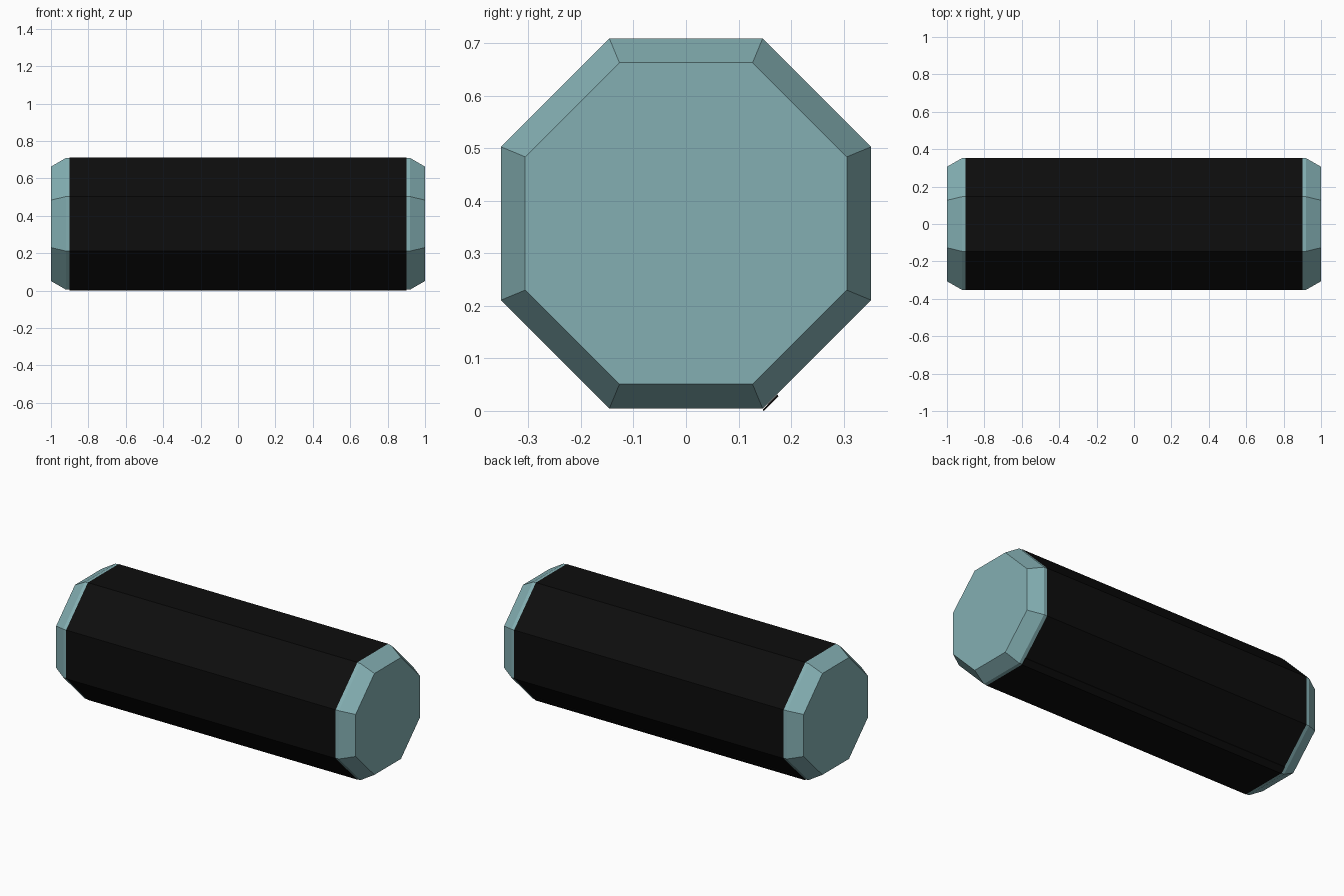
import bpy, bmesh, math

if "Cube" in bpy.data.objects:
    bpy.data.objects.remove(bpy.data.objects["Cube"])

AP = 0.352          # distance from axis to each flat
ZC = 0.357          # height of the axis


def material(name, rgb):
    m = bpy.data.materials.new(name)
    m.diffuse_color = (*rgb, 1)
    m.use_nodes = True
    m.node_tree.nodes["Principled BSDF"].inputs["Base Color"].default_value = m.diffuse_color
    return m


def octagon_tube(name, rings, mat, capped):
    """Loft octagons (x, apothem) along the x axis."""
    bm = bmesh.new()
    loops = []
    for x, ap in rings:
        r = ap / math.cos(math.pi / 8)
        loops.append([bm.verts.new((x, r * math.cos(a), ZC + r * math.sin(a)))
                      for a in (math.pi / 8 + i * math.pi / 4 for i in range(8))])
    for a, b in zip(loops, loops[1:]):
        for i in range(8):
            j = (i + 1) % 8
            bm.faces.new((a[i], a[j], b[j], b[i]))
    if capped:
        bm.faces.new(loops[0])
        bm.faces.new(loops[-1])
    bmesh.ops.recalc_face_normals(bm, faces=bm.faces)
    me = bpy.data.meshes.new(name)
    bm.to_mesh(me)
    bm.free()
    me.materials.append(mat)
    ob = bpy.data.objects.new(name, me)
    bpy.context.collection.objects.link(ob)
    return ob


teal = material("muted teal", (0.23, 0.43, 0.45))
black = material("black", (0.004, 0.004, 0.004))

# Solid core with bevelled ends
octagon_tube("core", [(-1, 0.306), (-0.92, AP), (0.92, AP), (1, 0.306)], teal, True)

# Thin dark wrapper round the middle
octagon_tube("wrapper", [(-0.9, AP + 0.002), (0.9, AP + 0.002)], black, False)

# Loose lengthwise edge of the wrapper along the lower corner
profile = [(0.146, 0.003), (0.148, 0.0), (0.176, 0.028), (0.174, 0.032)]
n = len(profile)
verts = [(x, y, z) for x in (-0.9, 0.9) for y, z in profile]
faces = [(i, (i + 1) % n, (i + 1) % n + n, i + n) for i in range(n)]
faces += [tuple(range(n))[::-1], tuple(range(n, 2 * n))]
me = bpy.data.meshes.new("wrapper_edge")
me.from_pydata(verts, [], faces)
me.materials.append(black)
bpy.context.collection.objects.link(bpy.data.objects.new("wrapper_edge", me))
